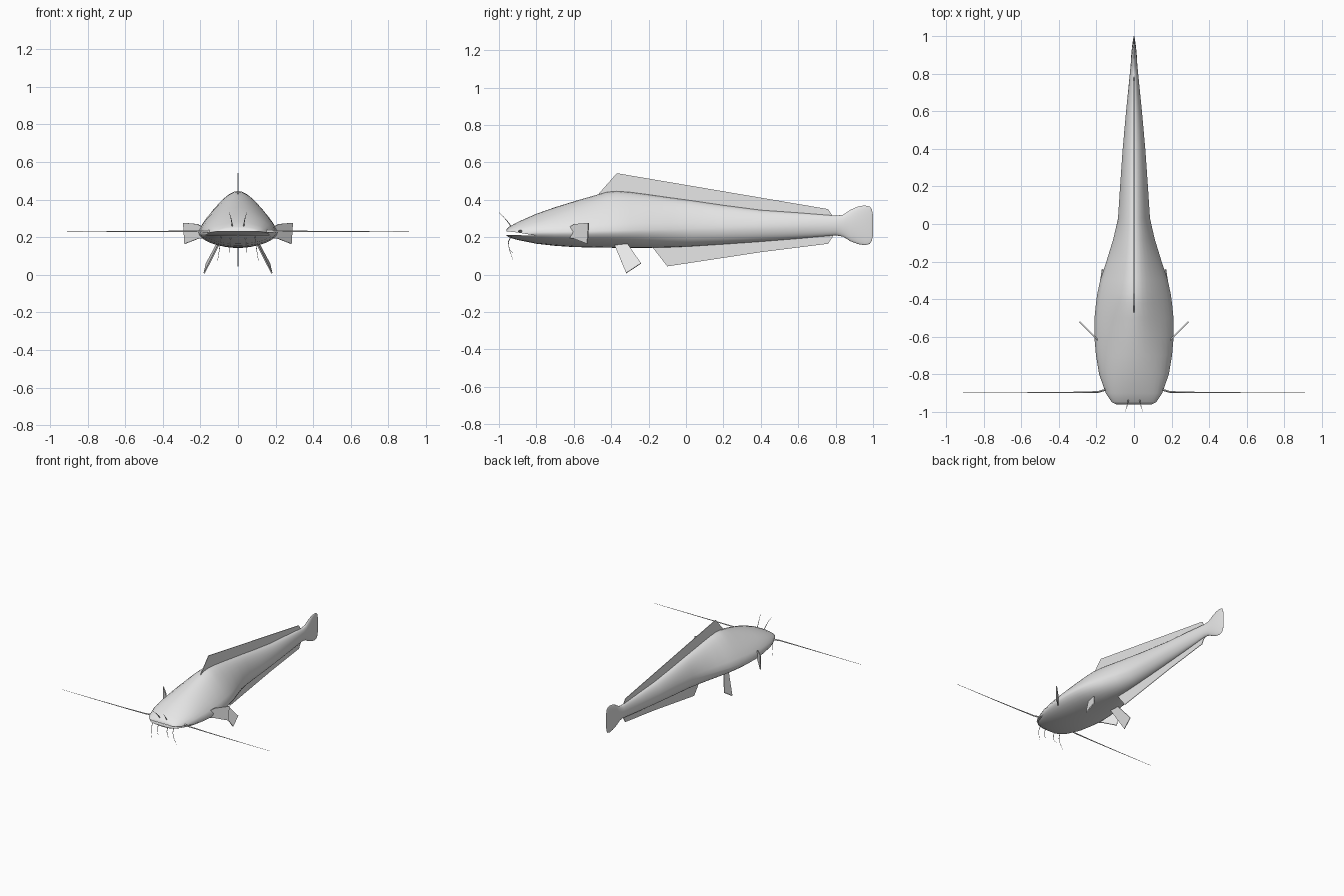
import bpy, bmesh, math
from mathutils import Vector

if "Cube" in bpy.data.objects:
    bpy.data.objects.remove(bpy.data.objects["Cube"])

skin = bpy.data.materials.new("grey_skin")
skin.diffuse_color = (0.8, 0.8, 0.8, 1)
skin.use_nodes = True
skin.node_tree.nodes["Principled BSDF"].inputs["Base Color"].default_value = skin.diffuse_color


def make_object(name, bm, smooth=None):
    bmesh.ops.recalc_face_normals(bm, faces=bm.faces)
    mesh = bpy.data.meshes.new(name)
    bm.to_mesh(mesh)
    bm.free()
    obj = bpy.data.objects.new(name, mesh)
    bpy.context.collection.objects.link(obj)
    mesh.materials.append(skin)
    if smooth:
        shade(obj, smooth)
    return obj


def shade(obj, degrees):
    bpy.ops.object.select_all(action='DESELECT')
    obj.select_set(True)
    bpy.context.view_layer.objects.active = obj
    bpy.ops.object.shade_smooth_by_angle(angle=math.radians(degrees))


def loft(bm, rings):
    """Skin a list of closed rings and cap both ends."""
    loops = [[bm.verts.new(p) for p in ring] for ring in rings]
    n = len(loops[0])
    for a, b in zip(loops, loops[1:]):
        for i in range(n):
            j = (i + 1) % n
            bm.faces.new((a[i], a[j], b[j], b[i]))
    bm.faces.new(loops[0][::-1])
    bm.faces.new(loops[-1])


def plate(name, points, thickness):
    """Thin solid fin from a flat outline."""
    bm = bmesh.new()
    pts = [Vector(p) for p in points]
    nrm = (pts[1] - pts[0]).cross(pts[2] - pts[0]).normalized() * thickness / 2
    loft(bm, [[p - nrm for p in pts], [p + nrm for p in pts]])
    return make_object(name, bm)


def barbel(name, points, r0, r1):
    """Tapered whisker along a path."""
    bm = bmesh.new()
    pts = [Vector(p) for p in points]
    rings = []
    for i, p in enumerate(pts):
        d = (pts[min(i + 1, len(pts) - 1)] - pts[max(i - 1, 0)]).normalized()
        u = d.cross(Vector((0, 1, 0.01))).normalized()
        v = d.cross(u)
        r = r0 + (r1 - r0) * i / (len(pts) - 1)
        rings.append([p + r * (u * math.cos(a) + v * math.sin(a))
                      for a in (k * math.pi / 3 for k in range(6))])
    loft(bm, rings)
    return make_object(name, bm, 60)


# Body and tail: y, bottom, top, half width, widest height, shoulder taper
stations = [
    (-0.960, .208, .242, .100, .224, .0), (-0.945, .198, .256, .122, .225, .0),
    (-0.900, .185, .281, .150, .225, .05), (-0.800, .165, .325, .185, .226, .15),
    (-0.700, .154, .360, .202, .228, .25), (-0.600, .147, .391, .211, .230, .33),
    (-0.500, .145, .420, .210, .233, .38), (-0.420, .144, .442, .202, .235, .42),
    (-0.370, .143, .446, .195, .236, .42), (-0.300, .143, .441, .180, .238, .40),
    (-0.200, .143, .428, .147, .240, .35), (-0.080, .146, .411, .110, .243, .25),
    (0.030, .151, .396, .085, .246, .18), (0.200, .162, .371, .074, .250, .15),
    (0.400, .176, .345, .060, .255, .12), (0.600, .192, .331, .042, .260, .1),
    (0.800, .210, .315, .022, .262, .0), (0.840, .203, .320, .018, .262, .0),
    (0.880, .178, .347, .016, .262, .0), (0.920, .163, .364, .013, .262, .0),
    (0.955, .157, .370, .009, .262, .0), (0.982, .164, .364, .005, .262, .0),
    (0.993, .180, .350, .003, .262, .0), (1.000, .210, .318, .001, .262, .0),
]
rings = []
for y, lo, hi, w, mid, k in stations:
    ring = []
    for i in range(32):
        a = 2 * math.pi * i / 32
        c, s = math.cos(a), math.sin(a)
        rise = (hi - mid) if s > 0 else (mid - lo)
        ring.append((w * c * (1 - k * max(s, 0)), y, mid + rise * s))
    rings.append(ring)
bm = bmesh.new()
loft(bm, rings)
body = make_object("body", bm)

# Mouth: wedge slot between the jaws
bm = bmesh.new()
wedge = [(-1.0, .213), (-1.0, .236), (-.90, .225), (-.80, .208), (-.90, .211)]
loft(bm, [[(x, y, z) for y, z in wedge] for x in (-.3, .3)])
cutter = make_object("mouth_cutter", bm)
cutter.hide_render = True
mod = body.modifiers.new("mouth", 'BOOLEAN')
mod.operation = 'DIFFERENCE'
mod.solver = 'EXACT'
mod.object = cutter
bpy.context.view_layer.objects.active = body
bpy.ops.object.modifier_apply(modifier=mod.name)
bpy.data.objects.remove(cutter)
shade(body, 50)

# Fins on the centre line
plate("dorsal_fin", [(0, y, z) for y, z in
      [(-.47, .428), (-.37, .542), (.76, .35), (.785, .312), (.40, .335), (-.30, .425)]], .004)
plate("anal_fin", [(0, y, z) for y, z in
      [(-.18, .147), (-.10, .044), (.40, .120), (.76, .165), (.79, .212), (.40, .19), (0, .165)]], .004)

# Paired fins and whiskers
for side, s in (("right", 1), ("left", -1)):
    plate(side + "_pectoral_fin", [(s * x, y, z) for x, y, z in
          [(.19, -.62, .195), (.19, -.62, .255), (.215, -.595, .27),
           (.29, -.52, .277), (.283, -.527, .165), (.21, -.60, .193)]], .007)
    plate(side + "_pelvic_fin", [(s * x, y, z) for x, y, z in
          [(.10, -.385, .165), (.11, -.315, .168), (.168, -.24, .06), (.18, -.32, .008)]], .007)
    barbel(side + "_long_barbel", [(s * x, y, z) for x, y, z in
           [(.13, -.87, .229), (.155, -.882, .231), (.19, -.893, .232),
            (.35, -.896, .231), (.60, -.897, .23), (.91, -.897, .23)]], .008, .001)
    barbel(side + "_nose_barbel", [(s * x, y, z) for x, y, z in
           [(.03, -.935, .258), (.034, -.955, .285), (.039, -.975, .308), (.048, -1.0, .332)]],
           .003, .0008)
    for n, (x, tip) in enumerate(((.04, .115), (.09, .078))):
        barbel(f"{side}_chin_barbel_{n + 1}", [(s * a, y, z) for a, y, z in
               [(x, -.935, .205), (x * 1.04, -.95, .175), (x * 1.1, -.945, .135),
                (x * 1.2, -.925, tip)]], .003, .0008)
